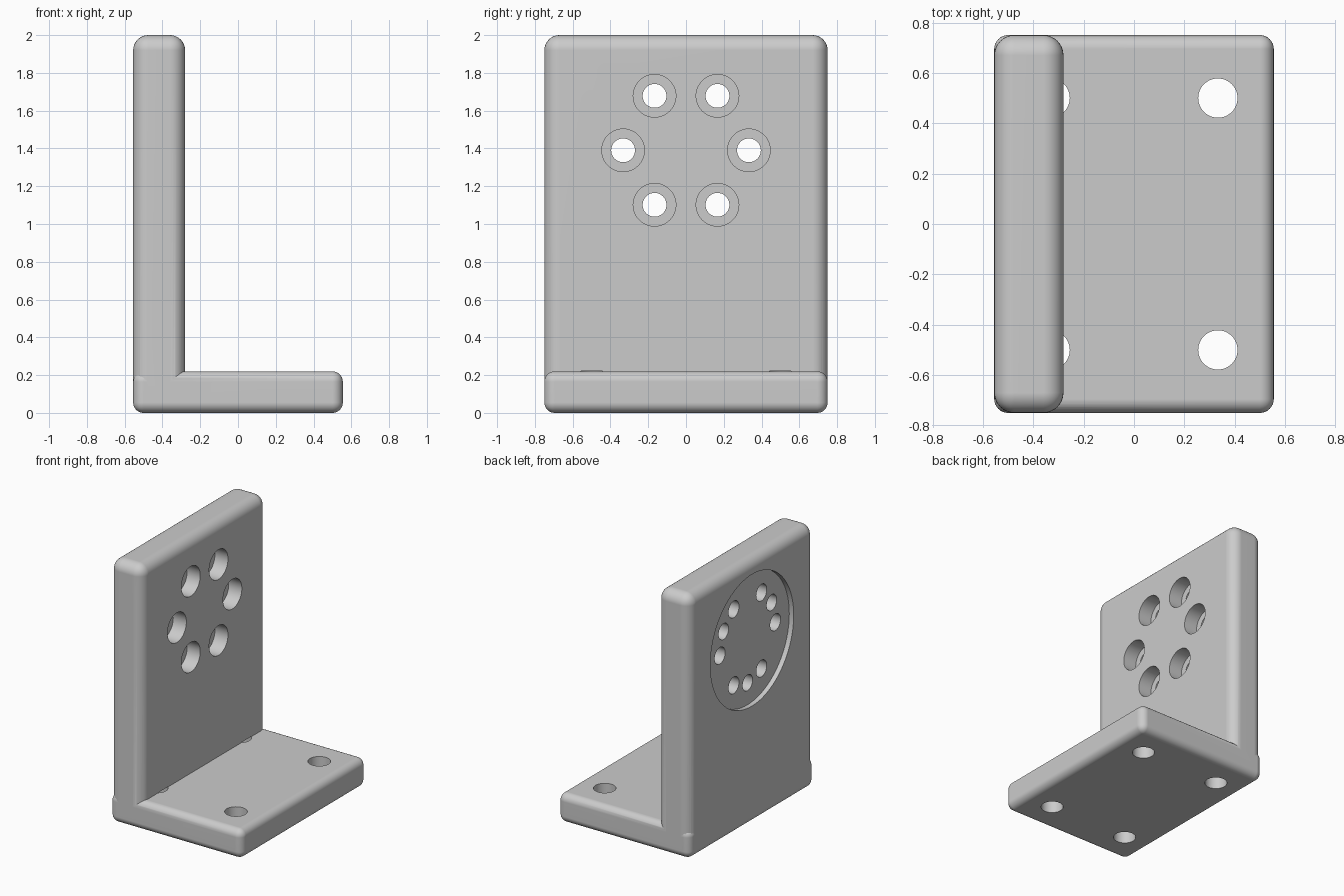
import bpy
from math import cos, sin, pi, radians

cube = bpy.data.objects.get("Cube")
if cube:
    bpy.data.objects.remove(cube, do_unlink=True)

mat = bpy.data.materials.new("light grey")
mat.use_nodes = True
grey = (0.6, 0.6, 0.6, 1)
mat.diffuse_color = grey
mat.node_tree.nodes["Principled BSDF"].inputs["Base Color"].default_value = grey

BACK, FRONT = -0.555, -0.28      # wall faces along x
HALF_Y, BASE_TOP = 0.75, 0.22
RING_Z, RING_R = 1.39, 0.333     # bolt circle on the wall


def select(ob):
    bpy.ops.object.select_all(action="DESELECT")
    ob.select_set(True)
    bpy.context.view_layer.objects.active = ob


def apply(ob, mod):
    select(ob)
    bpy.ops.object.modifier_apply(modifier=mod.name)


def rounded_box(name, lo, hi, radius):
    centre = [(a + b) / 2 for a, b in zip(lo, hi)]
    bpy.ops.mesh.primitive_cube_add(size=1, location=centre)
    ob = bpy.context.object
    ob.name = name
    ob.scale = [b - a for a, b in zip(lo, hi)]
    bpy.ops.object.transform_apply(location=True, rotation=True, scale=True)
    bev = ob.modifiers.new("round", "BEVEL")
    bev.width, bev.segments = radius, 8
    apply(ob, bev)
    ob.data.materials.append(mat)
    return ob


def combine(ob, other, operation):
    mod = ob.modifiers.new("bool", "BOOLEAN")
    mod.operation, mod.solver, mod.object = operation, "EXACT", other
    apply(ob, mod)
    bpy.data.objects.remove(other, do_unlink=True)


def drill(ob, radius, start, end, axis, sides=48):
    """Cut a round hole between two coordinates along x or z."""
    centre = [(a + b) / 2 for a, b in zip(start, end)]
    depth = sum(abs(a - b) for a, b in zip(start, end))
    bpy.ops.mesh.primitive_cylinder_add(
        vertices=sides, radius=radius, depth=depth, location=centre,
        rotation=(0, pi / 2, 0) if axis == "x" else (0, 0, 0))
    cutter = bpy.context.object
    cutter.hide_render = True
    cutter.data.materials.append(mat)
    combine(ob, cutter, "DIFFERENCE")


def ring_hole(ob, angle, radius, x0, x1):
    y = RING_R * cos(radians(angle))
    z = RING_Z + RING_R * sin(radians(angle))
    drill(ob, radius, (x0, y, z), (x1, y, z), "x")


# Upright wall and base plate joined into one bracket
bracket = rounded_box("bracket", (BACK, -HALF_Y, 0), (-BACK, HALF_Y, BASE_TOP), 0.055)
wall = rounded_box("wall", (BACK, -HALF_Y, 0.01), (FRONT, HALF_Y, 2), 0.08)
combine(bracket, wall, "UNION")

# Shallow round seat on the back of the wall
SEAT = BACK + 0.037
drill(bracket, 0.5, (BACK - 0.1, 0, RING_Z), (SEAT, 0, RING_Z), "x", 96)

# Counterbored bolt holes
for angle in range(0, 360, 60):
    ring_hole(bracket, angle, 0.063, BACK - 0.1, FRONT + 0.1)
    ring_hole(bracket, angle, 0.113, FRONT - 0.11, FRONT + 0.1)

# Blind pin holes in the seat
for angle in (30, 150, 270):
    ring_hole(bracket, angle, 0.06, BACK - 0.1, SEAT + 0.1)

# Mounting holes in the base
for x in (-0.333, 0.333):
    for y in (-0.5, 0.5):
        drill(bracket, 0.078, (x, y, -0.1), (x, y, BASE_TOP + 0.002), "z")

# Smooth fillets, crisp hole rims
select(bracket)
bpy.ops.object.shade_smooth_by_angle(angle=radians(30))
normals = bracket.modifiers.new("normals", "WEIGHTED_NORMAL")
normals.keep_sharp = True
